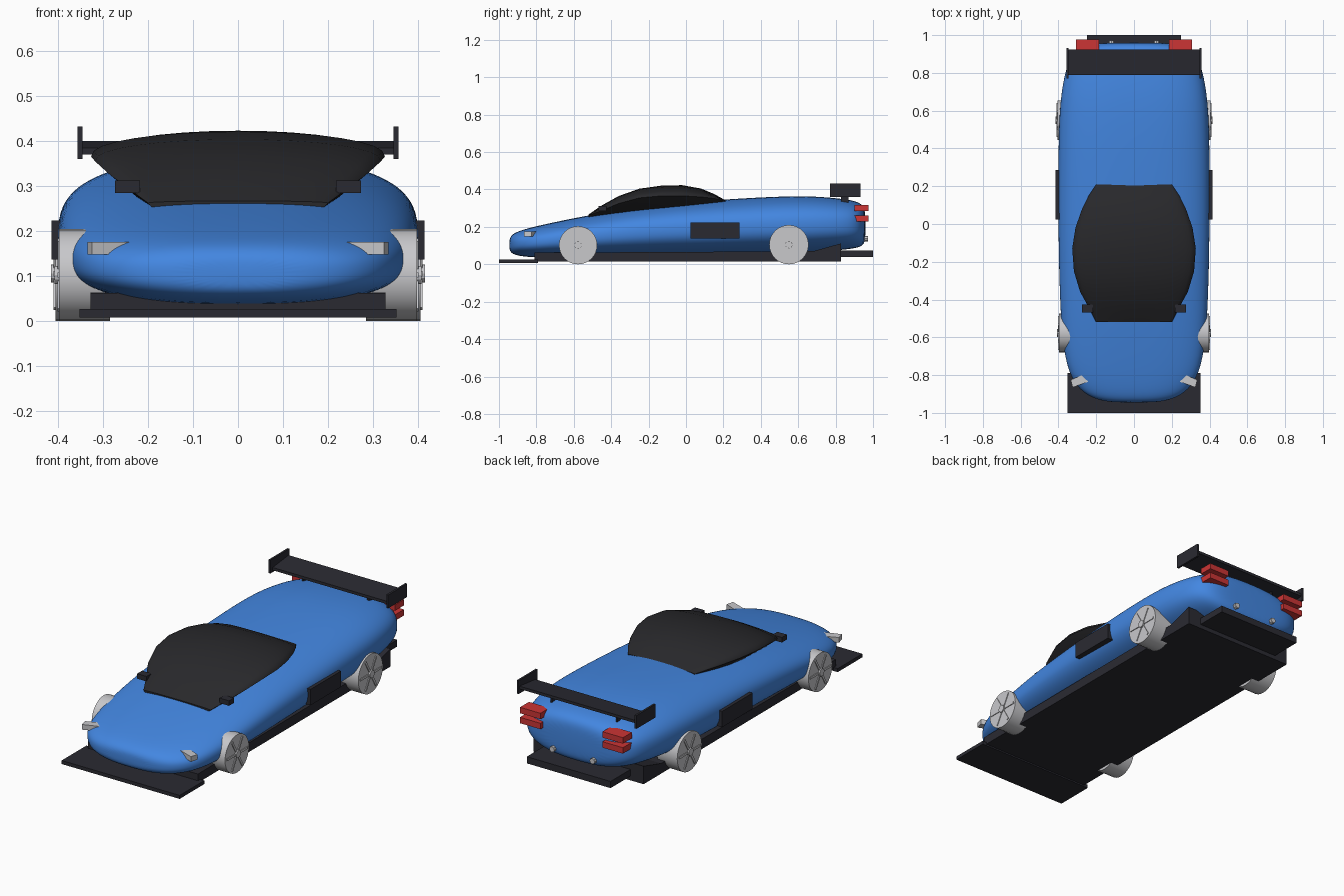
import bpy, bmesh, math

cube = bpy.data.objects.get("Cube")
if cube:
    bpy.data.objects.remove(cube)


def material(name, r, g, b):
    mat = bpy.data.materials.new(name)
    mat.use_nodes = True
    color = (r, g, b, 1)
    mat.diffuse_color = color
    mat.node_tree.nodes["Principled BSDF"].inputs["Base Color"].default_value = color
    return mat


BLUE = material("blue paint", .056, .24, .75)
DARK = material("dark trim", .023, .023, .031)
GLASS = material("dark glass", .021, .021, .024)
SILVER = material("light grey metal", .58, .58, .6)
RED = material("red lens", .6, .035, .035)


def finish(bm, name, mat):
    bmesh.ops.recalc_face_normals(bm, faces=bm.faces)
    mesh = bpy.data.meshes.new(name)
    bm.to_mesh(mesh)
    bm.free()
    mesh.materials.append(mat)
    obj = bpy.data.objects.new(name, mesh)
    bpy.context.collection.objects.link(obj)
    return obj


def loft(name, rings, mat):
    """Skin closed rings of equal length and cap both ends."""
    bm = bmesh.new()
    rows = [[bm.verts.new(p) for p in ring] for ring in rings]
    count = len(rows[0])
    for a, b in zip(rows, rows[1:]):
        for i in range(count):
            j = (i + 1) % count
            bm.faces.new((a[i], a[j], b[j], b[i]))
    bm.faces.new(rows[0])
    bm.faces.new(rows[-1])
    return finish(bm, name, mat)


def box(name, xs, ys, zs, mat):
    (x0, x1), (y0, y1), (z0, z1) = xs, ys, zs
    rings = [[(x0, y0, z), (x1, y0, z), (x1, y1, z), (x0, y1, z)] for z in (z0, z1)]
    return loft(name, rings, mat)


def disc(name, x0, x1, y, z, radius, mat, sides=32):
    rings = [[(x, y + radius * math.cos(math.tau * i / sides),
               z + radius * math.sin(math.tau * i / sides)) for i in range(sides)]
             for x in (x0, x1)]
    return loft(name, rings, mat)


def smooth(obj, levels, angle):
    if levels:
        sub = obj.modifiers.new("Subdivision", "SUBSURF")
        sub.levels = sub.render_levels = levels
    bpy.ops.object.select_all(action="DESELECT")
    obj.select_set(True)
    bpy.context.view_layer.objects.active = obj
    bpy.ops.object.shade_smooth_by_angle(angle=math.radians(angle))


def power(v, e):
    return math.copysign(abs(v) ** e, v)


# Body shell: rounded sections as (y, half width, bottom, top)
SECTIONS = [
    (-.945, .1, .08, .13), (-.935, .18, .06, .155), (-.9, .27, .044, .178),
    (-.8, .35, .035, .205), (-.6, .385, .035, .248), (-.3, .398, .04, .302),
    (0, .403, .045, .334), (.4, .403, .05, .36), (.65, .395, .06, .368),
    (.82, .365, .075, .353), (.91, .325, .085, .34), (.95, .26, .1, .315),
    (.96, .15, .14, .27)]


def body_ring(y, w, low, high, count=28):
    mid, half = (low + high) / 2, (high - low) / 2
    ring = []
    for i in range(count):
        a = math.tau * (i + .5) / count
        ring.append((w * power(math.cos(a), .78), y, mid + half * power(math.sin(a), .78)))
    return ring


smooth(loft("body_shell", [body_ring(*s) for s in SECTIONS], BLUE), 2, 60)

# Canopy: domed sections as (y, half width, rim height, crown height)
CANOPY = [
    (-.52, .2, .262, .267), (-.45, .235, .288, .315), (-.36, .285, .325, .365),
    (-.25, .318, .355, .404), (-.13, .327, .366, .421), (-.02, .31, .366, .423),
    (.08, .275, .36, .405), (.15, .24, .352, .376), (.21, .2, .338, .343)]


def canopy_ring(y, w, rim, crown, count=16):
    ring = []
    for i in range(count + 1):
        a = math.pi * i / count
        ring.append((w * math.cos(a), y, rim + (crown - rim) * math.sin(a) ** .9))
    under = rim - (w - .2) * .8 - .01
    return ring + [(-.19, y, under), (.19, y, under)]


smooth(loft("canopy", [canopy_ring(*s) for s in CANOPY], GLASS), 0, 40)

# Underbody: floor with a kicked up tail, front splitter, rear diffuser
floor_side = [(-.81, .015), (.83, .015), (.83, .112), (.68, .07), (-.81, .062)]
loft("floor_pan", [[(x, y, z) for y, z in floor_side] for x in (-.328, .328)], DARK)
box("front_splitter", (-.352, .352), (-1, -.79), (.007, .026), DARK)
box("rear_diffuser", (-.25, .25), (.8, 1), (.038, .074), DARK)

# Rear wing blade, slightly tilted
blade = [(.79, .37), (.79, .385), (.925, .4), (.925, .385)]
loft("wing_blade", [[(x, y, z) for y, z in blade] for x in (-.35, .35)], DARK)

for side, label in ((1, "left"), (-1, "right")):
    def mirrored(a, b):
        return sorted((side * a, side * b))

    box(label + "_wing_endplate", mirrored(.346, .357), (.77, .932), (.36, .432), DARK)
    box(label + "_wing_strut", mirrored(.19, .2), (.83, .87), (.33, .385), DARK)
    box(label + "_side_vent", mirrored(.38, .415), (.025, .285), (.137, .223), DARK)
    box(label + "_mirror", mirrored(.218, .274), (-.468, -.426), (.285, .312), DARK)

    # Stacked tail lights
    for low, part in ((.23, "lower"), (.284, "upper")):
        box(f"{label}_{part}_tail_light", mirrored(.185, .307), (.9, .976),
            (low, low + .032), RED)

    # Exhaust tip
    pipe = [[(side * .12 + .015 * math.cos(math.tau * i / 8), y,
              .137 + .015 * math.sin(math.tau * i / 8)) for i in range(8)]
            for y in (.93, .972)]
    loft(label + "_exhaust", pipe, SILVER)

    # Wedge headlight
    upper = [(.335, -.825), (.275, -.8), (.228, -.83), (.325, -.865)]
    lower = [(.335, -.825), (.29, -.81), (.275, -.845), (.325, -.865)]
    loft(label + "_headlight", [[(side * x, y, z) for x, y in outline]
                                for outline, z in ((lower, .148), (upper, .176))], SILVER)

    # Wheels with hub and raised spokes
    for y, z, outer, part in ((-.577, .102, .398, "front"), (.55, .105, .406, "rear")):
        name = f"{label}_{part}_wheel"
        smooth(disc(name, side * .285, side * outer, y, z, z, SILVER), 0, 30)
        disc(name + "_hub", side * outer, side * (outer + .01), y, z, .02, SILVER, 12)
        for k in range(6):
            a = math.tau * k / 6
            u, v = math.cos(a), math.sin(a)
            rings = [[(x, y + r * u - t * v, z + r * v + t * u)
                      for r, t in ((.01, -.006), (.09, -.006), (.09, .006), (.01, .006))]
                     for x in (side * (outer - .002), side * (outer + .004))]
            loft(f"{name}_spoke_{k}", rings, SILVER)
